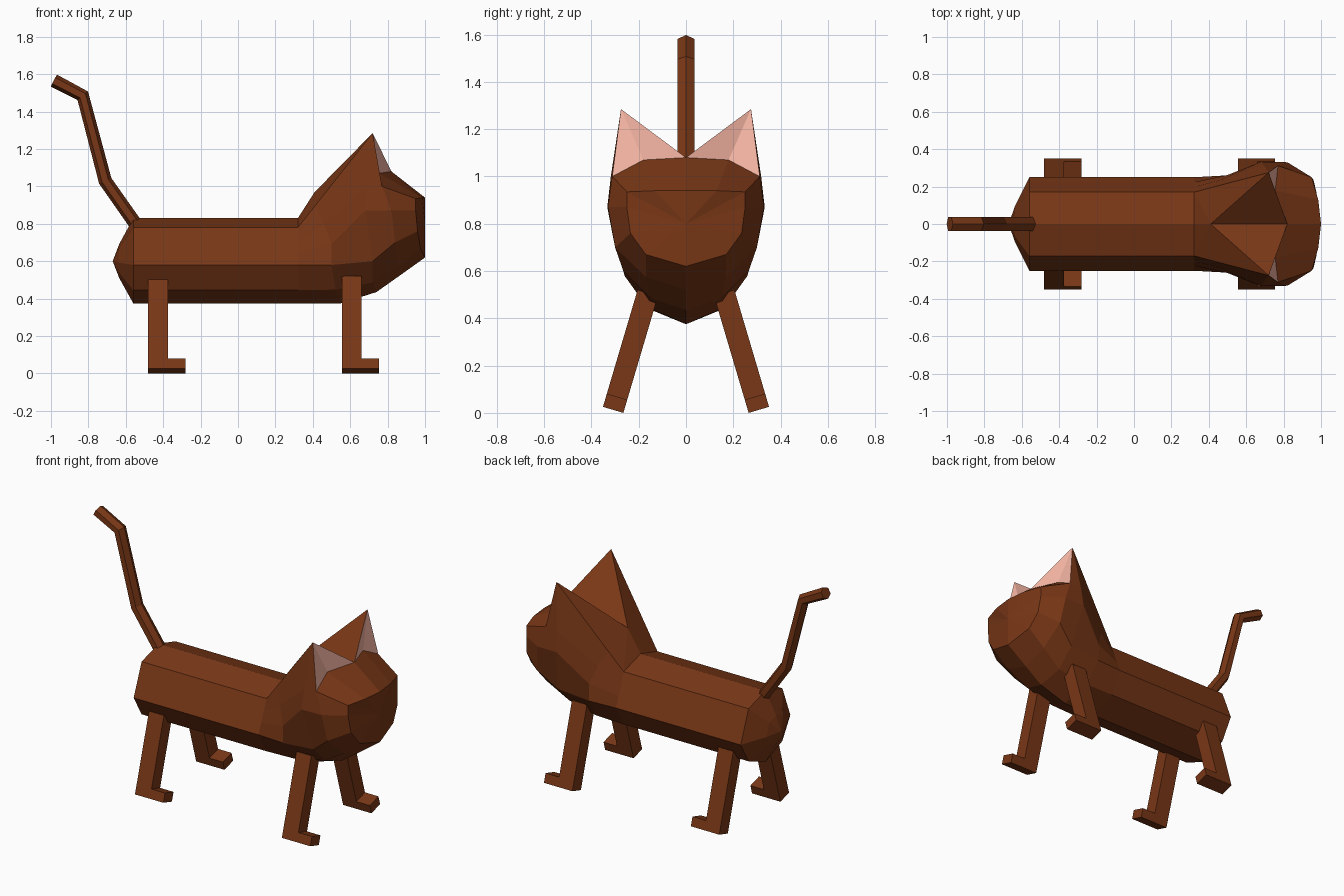
import bpy, bmesh
from math import sin, cos, pi, radians
from mathutils import Vector

if "Cube" in bpy.data.objects:
    bpy.data.objects.remove(bpy.data.objects["Cube"])


def material(name, color):
    m = bpy.data.materials.new(name)
    m.diffuse_color = color
    m.use_nodes = True
    m.node_tree.nodes["Principled BSDF"].inputs["Base Color"].default_value = m.diffuse_color
    return m


FUR = material("fur_brown", (0.19, 0.038, 0.008, 1))
PINK = material("ear_pink", (0.95, 0.48, 0.38, 1))


def finish(bm, name, mats):
    bmesh.ops.recalc_face_normals(bm, faces=bm.faces)
    me = bpy.data.meshes.new(name)
    bm.to_mesh(me)
    bm.free()
    for m in mats:
        me.materials.append(m)
    ob = bpy.data.objects.new(name, me)
    bpy.context.collection.objects.link(ob)
    return ob


# Body and head: half rings from spine to belly, lofted along x, then mirrored
section = [(0, .83), (.17, .78), (.197, .713), (.223, .647), (.25, .58), (.17, .445), (0, .375)]


def body_ring(x, s=1.0):
    return [(x, y * s, .6 + (z - .6) * s) for y, z in section]


neck = [(.41, 0, .97), (.41, .194, .894), (.46, .234, .80), (.5, .262, .69),
        (.5, .26, .58), (.52, .165, .448), (.55, 0, .375)]
ears = [(.68, 0, 1.045), (.72, .275, 1.285), (.69, .318, 1.0), (.68, .333, .87),
        (.72, .265, .60), (.72, .15, .485), (.74, 0, .435)]
brow = [(.82, 0, 1.08), (.755, .18, 1.07), (.77, .312, 1.0), (.82, .33, .87),
        (.84, .30, .70), (.86, .17, .575), (.86, 0, .52)]
face = [(1, 0, .94), (.985, .13, .94), (.95, .25, .935), (.95, .25, .87),
        (.96, .235, .76), (.975, .17, .67), (1, 0, .62)]
rings = [body_ring(-.635, .4), body_ring(-.56), body_ring(.32), neck, ears, brow, face]

bm = bmesh.new()
vr = [[bm.verts.new(p) for p in r] for r in rings]
for i, (a, b) in enumerate(zip(vr, vr[1:])):
    for j in range(len(a) - 1):
        if i == 4 and j < 2:
            # Ear tip: brown back face and pink front face
            if j == 0:
                bm.faces.new((a[0], a[1], b[0]))
                pink = bm.faces.new((a[1], b[1], b[0]))
            else:
                bm.faces.new((a[1], a[2], b[2]))
                pink = bm.faces.new((a[1], b[2], b[1]))
            pink.material_index = 1
        elif i == 3 and j == 0:
            # Ridge from nape to ear tip
            bm.faces.new((a[0], a[1], b[1]))
            bm.faces.new((a[0], b[1], b[0]))
        elif i == 2 and j == 0:
            bm.faces.new((a[0], a[1], b[0]))
            bm.faces.new((a[1], b[1], b[0]))
        else:
            bm.faces.new((a[j], a[j + 1], b[j + 1], b[j]))
# Rump and muzzle caps
for ring, tip in ((vr[0], (-.67, 0, .6)), (vr[-1], (1, 0, .8))):
    t = bm.verts.new(tip)
    for p, q in zip(ring, ring[1:]):
        bm.faces.new((p, q, t))
bmesh.ops.mirror(bm, geom=bm.verts[:] + bm.edges[:] + bm.faces[:], axis='Y', merge_dist=.0005)
finish(bm, "body_and_head", [FUR, PINK])


# Legs: L-shaped profile extruded sideways and splayed outward
def leg(name, x, height, side):
    profile = [(0, 0), (.2, 0), (.2, .058), (.105, .058), (.105, height), (0, height)]
    a = radians(16.5)
    bm = bmesh.new()
    loops = []
    for t in (0, .09):
        loops.append([bm.verts.new((x + px, side * (.265 + t * cos(a) - pz * sin(a)),
                                    t * sin(a) + pz * cos(a))) for px, pz in profile])
    for l in loops:
        bm.faces.new(l)
    n = len(profile)
    for k in range(n):
        m = (k + 1) % n
        bm.faces.new((loops[0][k], loops[0][m], loops[1][m], loops[1][k]))
    finish(bm, name, [FUR])


for side, label in ((1, "left"), (-1, "right")):
    leg("front_leg_" + label, .555, .516, side)
    leg("hind_leg_" + label, -.48, .497, side)

# Tail: six-sided tube along a bent path
path = [Vector(p) for p in ((-.545, 0, .795), (-.71, 0, 1.03), (-.83, 0, 1.485), (-.985, 0, 1.566))]
bm = bmesh.new()
tail = []
for i, p in enumerate(path):
    d_in = (p - path[max(i - 1, 0)]).normalized()
    d_out = (path[min(i + 1, 3)] - p).normalized()
    t = (d_in + d_out).normalized()
    n = Vector((t.z, 0, -t.x))
    tail.append([bm.verts.new(p + n * .036 * cos(k * pi / 3) + Vector((0, .042 * sin(k * pi / 3), 0)))
                 for k in range(6)])
for a, b in zip(tail, tail[1:]):
    for k in range(6):
        m = (k + 1) % 6
        bm.faces.new((a[k], a[m], b[m], b[k]))
bm.faces.new(tail[0])
bm.faces.new(tail[-1])
finish(bm, "tail", [FUR])
